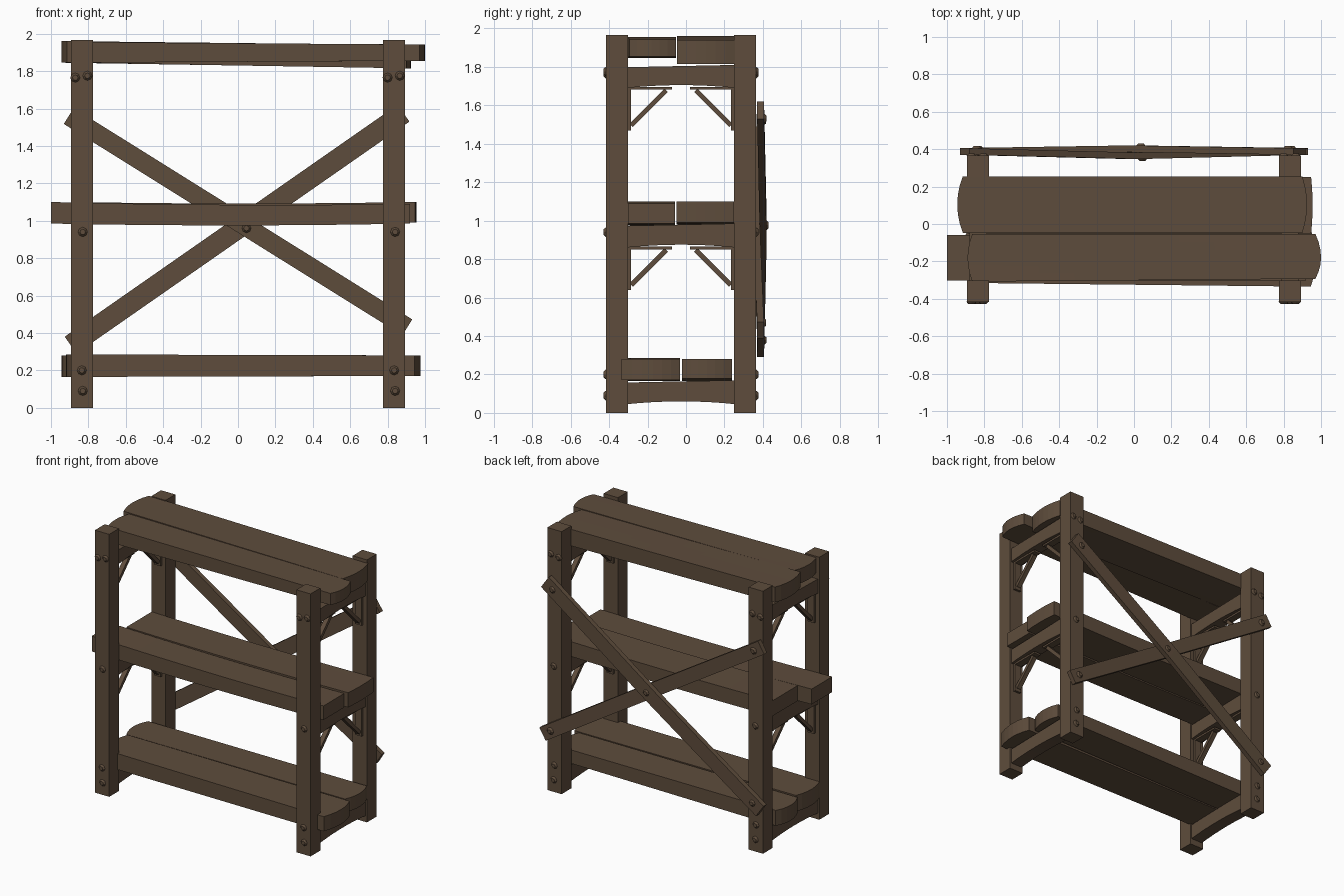
import bpy, bmesh, math
from mathutils import Vector, Matrix

if "Cube" in bpy.data.objects:
    bpy.data.objects.remove(bpy.data.objects["Cube"])

wood = bpy.data.materials.new("dark brown wood")
wood.diffuse_color = (0.112, 0.073, 0.045, 1)
wood.use_nodes = True
wood.node_tree.nodes["Principled BSDF"].inputs["Base Color"].default_value = wood.diffuse_color


def block(name, shape, cuts=(0, 0)):
    """Cut-up cube; shape() maps unit coordinates (0..1) to the final position."""
    bm = bmesh.new()
    bmesh.ops.create_cube(bm, size=1)
    for axis, n in enumerate(cuts):
        if n:
            edges = [e for e in bm.edges
                     if abs(e.verts[0].co[axis] - e.verts[1].co[axis]) > 1e-4]
            bmesh.ops.subdivide_edges(bm, edges=edges, cuts=n, use_grid_fill=True)
    for v in bm.verts:
        v.co = shape(*(v.co + Vector((.5, .5, .5))))
    return finish(name, bm)


def finish(name, bm):
    bmesh.ops.recalc_face_normals(bm, faces=bm.faces)
    me = bpy.data.meshes.new(name)
    bm.to_mesh(me)
    bm.free()
    me.materials.append(wood)
    ob = bpy.data.objects.new(name, me)
    bpy.context.collection.objects.link(ob)
    return ob


def mix(a, b, t):
    return a + (b - a) * t


def box(name, x, y, z):
    return block(name, lambda u, v, w: Vector((mix(*x, u), mix(*y, v), mix(*z, w))))


def plank(name, x, y, z_left, z_right, bow=(0, 0), sag=0.0, skew=0.0):
    """Shelf board: ends bowed in plan, slight sag, twist along its length."""
    def shape(u, v, w):
        arc = 1 - (2 * v - 1) ** 2
        x0 = x[0] + bow[0] * (1 - arc)
        x1 = x[1] - bow[1] * (1 - arc)
        z = mix(mix(*z_left, w), mix(*z_right, w), u) - sag * 4 * u * (1 - u)
        yy = mix(*y, v) + (skew * u if v < .5 else 0) * (1 - 2 * v)
        return Vector((mix(x0, x1, u), yy, z))
    return block(name, shape, (9, 5))


def bolt(name, x, y, z, side, r=0.027):
    """Low domed bolt head facing along y."""
    bm = bmesh.new()
    bmesh.ops.create_cone(bm, cap_ends=True, segments=8, radius1=r, radius2=r * .55, depth=0.014,
                          matrix=Matrix.Translation((x, y + side * .005, z))
                          @ Matrix.Rotation(-side * math.pi / 2, 4, 'X'))
    return finish(name, bm)


FRONT, BACK = (-0.417, -0.302), (0.25, 0.365)
for s, side in ((-1, "left"), (1, "right")):
    xs = (s * 0.893, s * 0.775)
    # Posts
    for yy, nm in ((FRONT, "front"), (BACK, "back")):
        box(f"{side}_{nm}_post", xs, yy, (0, 1.965))
    # Side rails with a shallow arch underneath
    for z0, z1, nm in ((0.045, 0.17, "bottom"), (0.86, 0.985, "middle"), (1.69, 1.81, "top")):
        block(f"{side}_{nm}_rail",
              lambda u, v, w: Vector((s * mix(0.785, 0.88, u), mix(-0.31, 0.26, v),
                                      mix(z0 + 0.06 * v * (1 - v), z1 - 0.012 * (1 - v), w))),
              (0, 7))
    # Corner brackets under the upper two rails
    for zt, nm in ((0.865, "middle"), (1.695, "top")):
        for m, end in ((1, "front"), (-1, "back")):
            def Y(d):
                return -0.026 + m * (d - 0.276)
            bx = (s * 0.805, s * 0.86)
            label = f"{side}_{nm}_{end}_bracket"
            box(label + "_upright", bx, (Y(0), Y(0.017)), (zt - 0.225, zt))
            box(label + "_plate", bx, (Y(0), Y(0.23)), (zt - 0.014, zt))
            block(label + "_strut", lambda u, v, w: Vector((
                s * mix(0.815, 0.85, u),
                Y(mix(0.008, 0.19, v) + 0.018 * w),
                zt - mix(0.19, 0.008, v) - 0.018 * w)))
    # Bolts on the outer faces of the posts
    for dx, z in ((-0.035, 1.765), (0.03, 1.775), (0.005, 0.94), (0, 0.2), (0.005, 0.09)):
        bolt(f"{side}_front_bolt", s * 0.835 + dx, FRONT[0], z, -1)
        bolt(f"{side}_back_bolt", s * 0.835 + dx, BACK[1], z, 1)

# Shelf boards
plank("bottom_front_board", (-0.92, 0.975), (-0.315, -0.03), (0.165, 0.285), (0.17, 0.28),
      (0.03, 0.03), 0, -0.02)
plank("bottom_back_board", (-0.945, 0.93), (-0.02, 0.238), (0.165, 0.28), (0.18, 0.28), (0.035, 0.03))
plank("middle_front_board", (-1.0, 0.92), (-0.302, -0.058), (0.985, 1.1), (0.985, 1.09), (0, 0), 0.01)
plank("middle_back_board", (-0.89, 0.955), (-0.05, 0.25), (0.985, 1.1), (0.99, 1.1), (0, 0.008), 0.008)
plank("top_front_board", (-0.89, 1.0), (-0.308, -0.053), (1.845, 1.955), (1.855, 1.942), (0.025, 0.03),
      0, 0.015)
plank("top_back_board", (-0.945, 0.925), (-0.047, 0.255), (1.845, 1.96), (1.815, 1.94), (0.03, 0.025))


# Crossed braces on the back, bent around each other at the centre
def brace(name, a, b, width, y, dy, thick):
    d = Vector((b[0] - a[0], 0, b[1] - a[1]))
    n = Vector((-d.z, 0, d.x)).normalized()

    def shape(u, v, w):
        p = Vector((a[0], 0, a[1])) + d * u + n * width * (v - .5)
        p.y = y + dy * (1 - abs(2 * u - 1)) + thick * w
        return p
    block(name, shape, (5, 0))
    for u in (0.035, 0.965):
        bolt(name + "_bolt", a[0] + d.x * u, y + thick, a[1] + d.z * u, 1)


brace("inner_brace", (-0.905, 1.56), (0.905, 0.43), 0.1, 0.37, -0.023, 0.035)
brace("outer_brace", (-0.895, 0.335), (0.885, 1.575), 0.11, 0.37, 0.014, 0.036)
bolt("centre_back_bolt", 0.037, 0.418, 0.976, 1)
bolt("centre_front_bolt", 0.045, 0.349, 0.96, -1)
